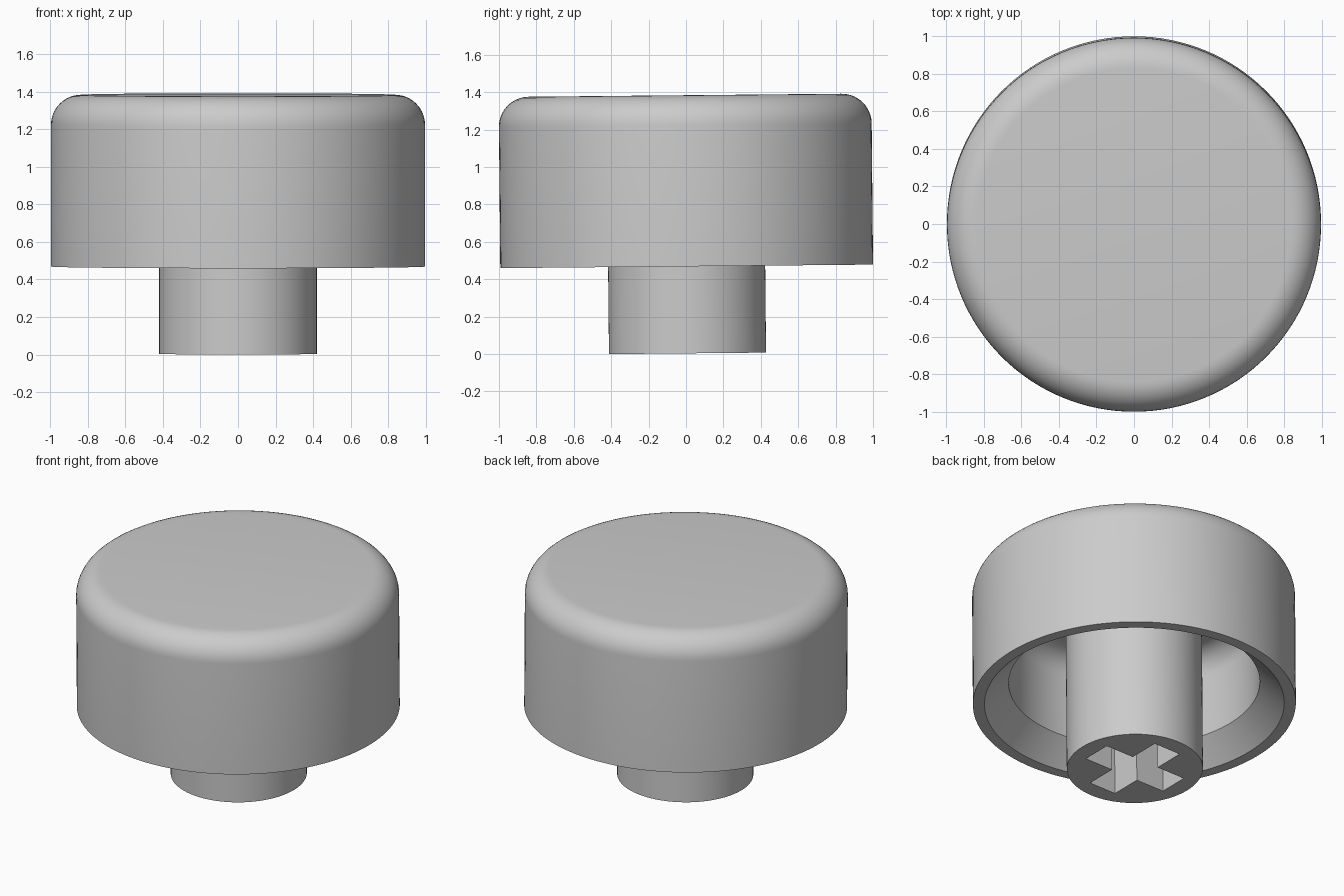
import bpy, bmesh, math
from mathutils import Matrix, Vector

if "Cube" in bpy.data.objects:
    bpy.data.objects.remove(bpy.data.objects["Cube"], do_unlink=True)

SEGMENTS = 128
TILT = math.radians(0.55)
RADIUS, RIM_Z, TOP_Z = 0.9965, 0.465, 1.38
CEILING_Z, STEM_RADIUS = 1.18, 0.42
PLACE = Matrix.Translation((0, 0.008, 0.004)) @ Matrix.Rotation(TILT, 4, "X")

grey = bpy.data.materials.new("plain grey")
grey.use_nodes = True
grey.diffuse_color = (0.6, 0.6, 0.6, 1)
grey.node_tree.nodes["Principled BSDF"].inputs["Base Color"].default_value = (0.6, 0.6, 0.6, 1)


def add_object(name, bm):
    mesh = bpy.data.meshes.new(name)
    bmesh.ops.recalc_face_normals(bm, faces=bm.faces)
    bm.to_mesh(mesh)
    bm.free()
    mesh.materials.append(grey)
    obj = bpy.data.objects.new(name, mesh)
    bpy.context.collection.objects.link(obj)
    return obj


def lathe(name, profile):
    """Spin a profile of (radius, height) points about the z axis."""
    bm = bmesh.new()
    verts = [bm.verts.new((r, 0, z)) for r, z in profile]
    edges = [bm.edges.new(pair) for pair in zip(verts, verts[1:])]
    bmesh.ops.spin(bm, geom=verts + edges, cent=(0, 0, 0), axis=(0, 0, 1),
                   angle=math.tau, steps=SEGMENTS, use_merge=True)
    bmesh.ops.remove_doubles(bm, verts=bm.verts, dist=0.0001)
    return add_object(name, bm)


def fillet(r, z, size, steps=10):
    """Quarter round from a vertical wall up to a flat top."""
    angles = [math.pi / 2 * i / steps for i in range(steps + 1)]
    return [(r - size + size * math.cos(a), z - size + size * math.sin(a)) for a in angles]


def box(name, size, centre):
    bm = bmesh.new()
    bmesh.ops.create_cube(bm, size=1)
    bmesh.ops.scale(bm, vec=Vector(size), verts=bm.verts)
    bmesh.ops.translate(bm, vec=Vector(centre), verts=bm.verts)
    obj = add_object(name, bm)
    obj.hide_render = True
    return obj


def activate(obj):
    bpy.ops.object.select_all(action="DESELECT")
    obj.select_set(True)
    bpy.context.view_layer.objects.active = obj


# Hollow cap: rounded outside, bevelled mouth, rounded cavity ceiling
outside = [(RADIUS, RIM_Z)] + fillet(RADIUS, TOP_Z, 0.16) + [(0, TOP_Z)]
cavity = [(0, CEILING_Z)] + fillet(0.775, CEILING_Z, 0.15)[::-1]
mouth = [(0.775, 0.615), (0.925, RIM_Z), (RADIUS, RIM_Z)]
cap = lathe("cap", cavity + mouth + outside[1:])

# Stem reaching up into the cap
stem = lathe("stem", [(0, 0), (STEM_RADIUS, 0),
                      (STEM_RADIUS, CEILING_Z + 0.02), (0, CEILING_Z + 0.02)])

# Cross-shaped socket cut into the stem
LENGTH, WIDTH, DEPTH = 0.62, 0.2, 0.58
for axis, size in (("x", (LENGTH, WIDTH, DEPTH * 2)), ("y", (WIDTH, LENGTH, DEPTH * 2))):
    cutter = box("socket_cutter_" + axis, size, (0, 0, 0))
    cut = stem.modifiers.new("socket_" + axis, "BOOLEAN")
    cut.operation, cut.solver, cut.object = "DIFFERENCE", "EXACT", cutter
    activate(stem)
    bpy.ops.object.modifier_apply(modifier=cut.name)
    bpy.data.objects.remove(cutter, do_unlink=True)

# Slight backward tilt and smooth shading
for part in (cap, stem):
    part.data.transform(PLACE)
    activate(part)
    bpy.ops.object.shade_smooth_by_angle(angle=math.radians(30))
